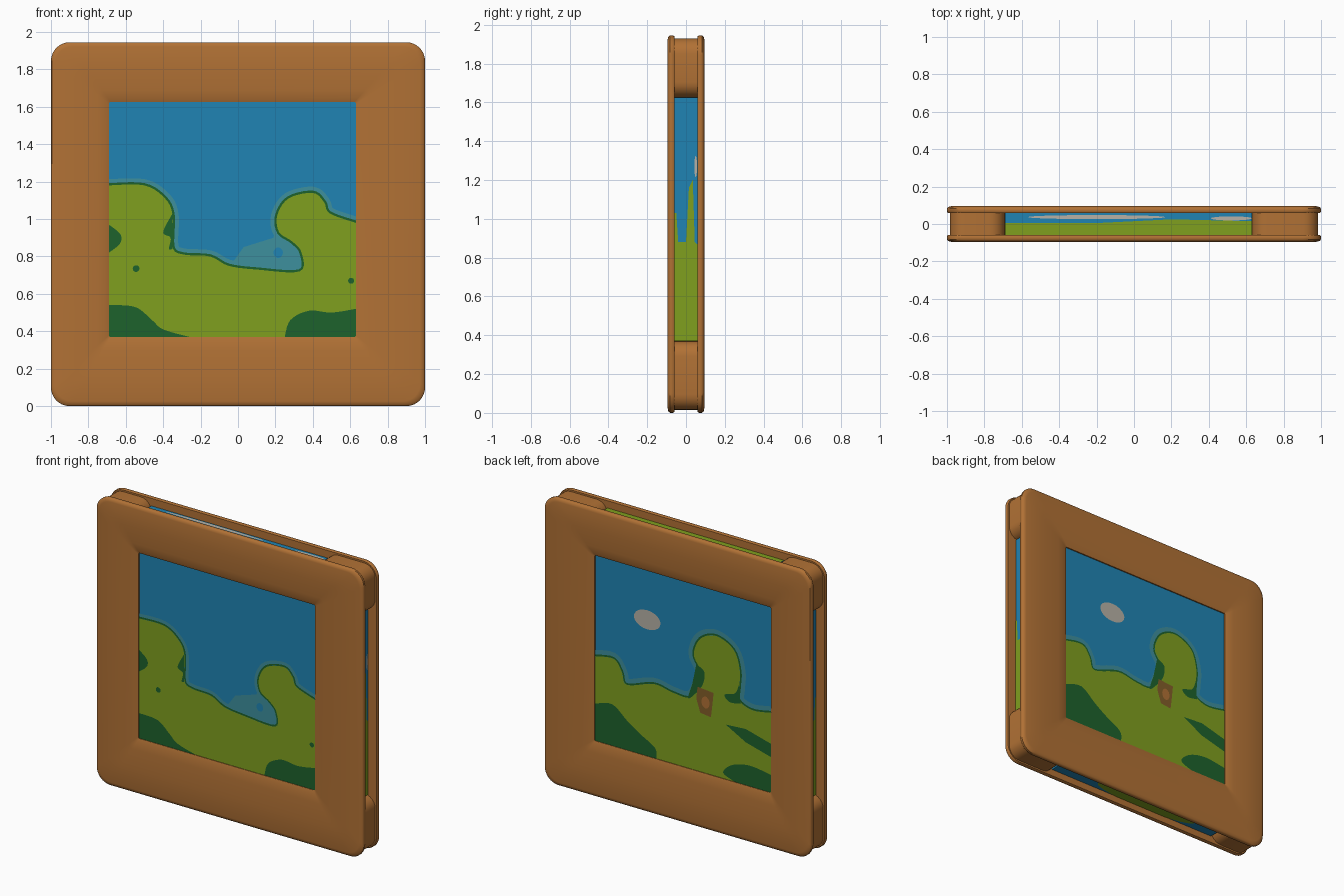
import bpy
import bmesh
import math
from mathutils import Vector

default = bpy.data.objects.get("Cube")
if default:
    bpy.data.objects.remove(default, do_unlink=True)


def material(name, rgb):
    """Flat material from a display colour, converted to linear."""
    linear = [(c / 255) ** 2.2 for c in rgb] + [1]
    mat = bpy.data.materials.new(name)
    mat.use_nodes = True
    mat.diffuse_color = linear
    shader = mat.node_tree.nodes["Principled BSDF"]
    shader.inputs["Base Color"].default_value = linear
    shader.inputs["Roughness"].default_value = 0.8
    return mat


WOOD = material("warm_wood", (176, 113, 56))
SKY = material("sky_blue", (37, 131, 178))
HAZE = material("hazy_teal", (64, 142, 156))
GRASS = material("grass_green", (127, 158, 36))
SHADE = material("deep_green", (35, 98, 48))
CLOUD = material("cloud_grey", (182, 176, 165))
BARK = material("bark_brown", (130, 95, 45))

# Picture opening, shared by the frames, the core and the paintwork
LEFT, RIGHT, LOW, HIGH = -.69, .63, .37, 1.625
TALL = 1.945
CORE = .07


def finish(name, bm, mat, smooth=False):
    mesh = bpy.data.meshes.new(name)
    bm.to_mesh(mesh)
    bm.free()
    mesh.materials.append(mat)
    obj = bpy.data.objects.new(name, mesh)
    bpy.context.collection.objects.link(obj)
    if smooth:
        bpy.ops.object.select_all(action="DESELECT")
        obj.select_set(True)
        bpy.context.view_layer.objects.active = obj
        bpy.ops.object.shade_smooth_by_angle(angle=math.radians(40))
    return obj


def rounded_loop(x0, x1, z0, z1, radius, steps=8):
    """Rounded rectangle as a list of (x, z) points."""
    corners = [(x1, z1, -1, -1), (x0, z1, 1, -1), (x0, z0, 1, 1), (x1, z0, -1, 1)]
    loop = []
    for quarter, (x, z, sx, sz) in enumerate(corners):
        for i in range(steps + 1):
            a = (quarter + i / steps) * math.pi / 2
            loop.append((x + radius * (sx + math.cos(a)), z + radius * (sz + math.sin(a))))
    return loop


def frame(name, side):
    """Padded square ring; the section runs from the outer to the inner edge."""
    section = [(.012, .06), (0, .068), (0, .082), (.02, .091), (.07, .095), (.45, .095),
               (.8, .092), (.94, .085), (1, .078), (1, .06)]
    outer = rounded_loop(-1, 1, 0, TALL, .1)
    inner = rounded_loop(LEFT, RIGHT, LOW, HIGH, .008)
    bm = bmesh.new()
    rings = [[bm.verts.new((a + (c - a) * f, side * y, b + (d - b) * f))
              for (a, b), (c, d) in zip(outer, inner)] for f, y in section]
    count = len(outer)
    for ring, following in zip(rings, rings[1:] + rings[:1]):
        for i in range(count):
            j = (i + 1) % count
            bm.faces.new((ring[i], ring[j], following[j], following[i]))
    bmesh.ops.recalc_face_normals(bm, faces=bm.faces)
    finish(name, bm, WOOD, smooth=True)


def box(name, x0, x1, z0, z1, depth, mat, bevel=0):
    bm = bmesh.new()
    bmesh.ops.create_cube(bm, size=1)
    for v in bm.verts:
        v.co = ((x0 + x1) / 2 + v.co.x * (x1 - x0), v.co.y * depth * 2,
                (z0 + z1) / 2 + v.co.z * (z1 - z0))
    if bevel:
        edges = [e for e in bm.edges
                 if abs(e.verts[0].co.y - e.verts[1].co.y) > depth]
        bmesh.ops.bevel(bm, geom=edges, offset=bevel, segments=6, profile=.5, affect="EDGES")
    finish(name, bm, mat, smooth=bool(bevel))


# Painted surfaces: each maps flat (u, v) and a height onto one side
SIDES = {
    "front": lambda u, v, h: Vector((u, -h, v)),
    "back": lambda u, v, h: Vector((u, h, v)),
    "right": lambda u, v, h: Vector((h, u, v)),
    "left": lambda u, v, h: Vector((-h, u, v)),
    "top": lambda u, v, h: Vector((u, v, h)),
    "bottom": lambda u, v, h: Vector((u, v, -h)),
}


def smooth_path(points, steps=5):
    """Catmull-Rom curve through the points."""
    p = [Vector(q) for q in points]
    p = [p[0]] + p + [p[-1]]
    path = []
    for a, b, c, d in zip(p, p[1:], p[2:], p[3:]):
        for i in range(steps):
            t = i / steps
            path.append(b + (c - a) * t / 2 + (a * 2 - b * 5 + c * 4 - d) * t * t / 2
                        + (b * 3 - a - c * 3 + d) * t ** 3 / 2)
    return path + [p[-1]]


def paint(name, side, polygons, height, mat):
    """Flat paint made of one or more polygons, facing outwards."""
    place = SIDES[side]
    outward = place(0, 0, 1) - place(0, 0, 0)
    bm = bmesh.new()
    for polygon in polygons:
        face = bm.faces.new([bm.verts.new(place(u, v, height)) for u, v in polygon])
        face.normal_update()
        if face.normal.dot(outward) < 0:
            face.normal_flip()
    bmesh.ops.triangulate(bm, faces=bm.faces)
    finish(name, bm, mat)


def ribbon(path, width):
    """Quads following a path on its upper side."""
    edge = []
    for i, p in enumerate(path):
        d = (path[min(i + 1, len(path) - 1)] - path[max(i - 1, 0)]).normalized()
        edge.append(p + Vector((-d.y, d.x)) * width)
    return [(path[i], path[i + 1], edge[i + 1], edge[i]) for i in range(len(path) - 1)]


def ellipse(u, v, ru, rv, count=20):
    turns = [i * math.tau / count for i in range(count)]
    return [(u + ru * math.cos(a), v + rv * math.sin(a)) for a in turns]


def landscape(side, outline, haze_width, patches):
    path = smooth_path(outline)
    ground = path + [Vector((RIGHT, LOW)), Vector((LEFT, LOW))]
    paint(side + "_haze", side, ribbon(path, haze_width), CORE + .002, HAZE)
    paint(side + "_hill_edge", side, ribbon(path, .012), CORE + .003, SHADE)
    paint(side + "_hill", side, [ground], CORE + .004, GRASS)
    paint(side + "_bushes", side, patches, CORE + .005, SHADE)


# Frames, corner blocks and the cross-shaped core seen in the slots
frame("front_frame", -1)
frame("back_frame", 1)
for x0, x1, tag in ((-.985, LEFT, "right"), (RIGHT, .985, "left")):
    box("lower_" + tag + "_block", x0, x1, .015, LOW, .068, WOOD, .08)
    box("upper_" + tag + "_block", x0, x1, HIGH, TALL - .015, .068, WOOD, .08)
SLOT_X, SLOT_LOW, SLOT_TOP = .93, .05, 1.89
box("upright_core", LEFT, RIGHT, SLOT_LOW, SLOT_TOP, CORE, SKY)
box("cross_core", -SLOT_X, SLOT_X, LOW, HIGH, CORE - .001, SKY)

# Front picture: hill, round tree, pond and bushes
front_hill = [(LEFT, 1.18), (-.5, 1.18), (-.39, 1.11), (-.35, 1.02), (-.35, .85), (-.29, .81),
              (-.15, .8), (-.05, .75), (.1, .73), (.33, .72), (.34, .82), (.29, .88),
              (.22, .93), (.21, 1.02), (.27, 1.11), (.4, 1.14), (.46, 1.09), (.49, 1.03),
              (RIGHT, .98)]
pond = [(-.1, .76), (-.02, .78), (.03, .85), (.19, .9), (.21, 1), (.3, .88), (.35, .82),
        (.34, .71), (.1, .72)]
landscape("front", front_hill, .033, [
    smooth_path([(LEFT, .54), (-.55, .53), (-.46, .46), (-.4, .41), (-.26, LOW)]) + [(LEFT, LOW)],
    smooth_path([(.25, LOW), (.28, .46), (.38, .51), (.5, .5), (RIGHT, .52)]) + [(RIGHT, LOW)],
    smooth_path([(LEFT, .82), (-.63, .87), (-.63, .92), (LEFT, .97)]),
    smooth_path([(-.35, 1.03), (-.4, .93), (-.36, .9), (-.37, .84), (-.35, .84)]),
    ellipse(-.545, .735, .018, .018), ellipse(.605, .67, .016, .016),
])
paint("pond", "front", [pond], CORE + .0025, HAZE)
paint("pond_reflection", "front", [ellipse(.215, .82, .025, .028)], CORE + .0035, SKY)

# Back picture: larger tree with a trunk, cloud and bushes
back_hill = [(LEFT, .91), (-.55, .89), (-.45, .93), (-.45, 1.02), (-.455, 1.13), (-.41, 1.26),
             (-.28, 1.32), (-.16, 1.27), (-.11, 1.15), (-.16, 1.05), (-.14, .95), (-.08, .85),
             (.05, .85), (.19, .87), (.39, .81), (.43, .89), (.49, .96), (RIGHT, .94)]
landscape("back", back_hill, .042, [
    smooth_path([(.17, LOW), (.18, .44), (.3, .51), (.39, .57), (.5, .65), (RIGHT, .62)])
    + [(RIGHT, LOW)],
    smooth_path([(LEFT, .49), (-.53, .51), (-.4, .48), (-.33, .41), (-.42, LOW)]) + [(LEFT, LOW)],
    [(LEFT, .7), (-.5, .75), (-.35, .74), (-.5, .66), (LEFT, .61)],
    smooth_path([(-.45, 1.04), (-.42, .97), (-.34, .94), (-.38, .9), (-.46, .91)]),
    smooth_path([(-.13, 1.09), (-.19, 1.05), (-.17, .95), (-.07, .84), (-.1, .95)]),
])
paint("trunk", "back", [[(-.14, .94), (-.26, .93), (-.25, .84), (-.24, .76), (-.16, .77),
                         (-.13, .86)]], CORE + .006, BARK)
paint("trunk_knot", "back", [ellipse(-.2, .85, .03, .04)], CORE + .007, WOOD)
paint("cloud", "back", [ellipse(.24, 1.29, .1, .065)], CORE + .002, CLOUD)

# Painted edges inside the slots
bank = [(-CORE, LOW), (CORE, LOW), (CORE, .86), (.045, .88), (.035, 1.2), (.015, 1.16),
        (0, .88), (-.04, .88), (-.05, 1.03), (-CORE, 1.03)]
for side in ("right", "left"):
    paint(side + "_edge_grass", side, [bank], SLOT_X + .002, GRASS)
    paint(side + "_edge_cloud", side, [ellipse(.05, 1.27, .007, .055)], SLOT_X + .002, CLOUD)
verge = [(LEFT, -CORE), (RIGHT, -CORE), (RIGHT, .015), (.2, .025), (-.2, .005), (LEFT, .005)]
paint("top_edge_grass", "top", [verge], SLOT_TOP + .002, GRASS)
paint("top_edge_clouds", "top", [ellipse(-.2, .037, .37, .011), ellipse(.52, .03, .11, .011)],
      SLOT_TOP + .003, CLOUD)
paint("bottom_edge_grass", "bottom", [ellipse(-.1, 0, .4, CORE)], .002 - SLOT_LOW, GRASS)
